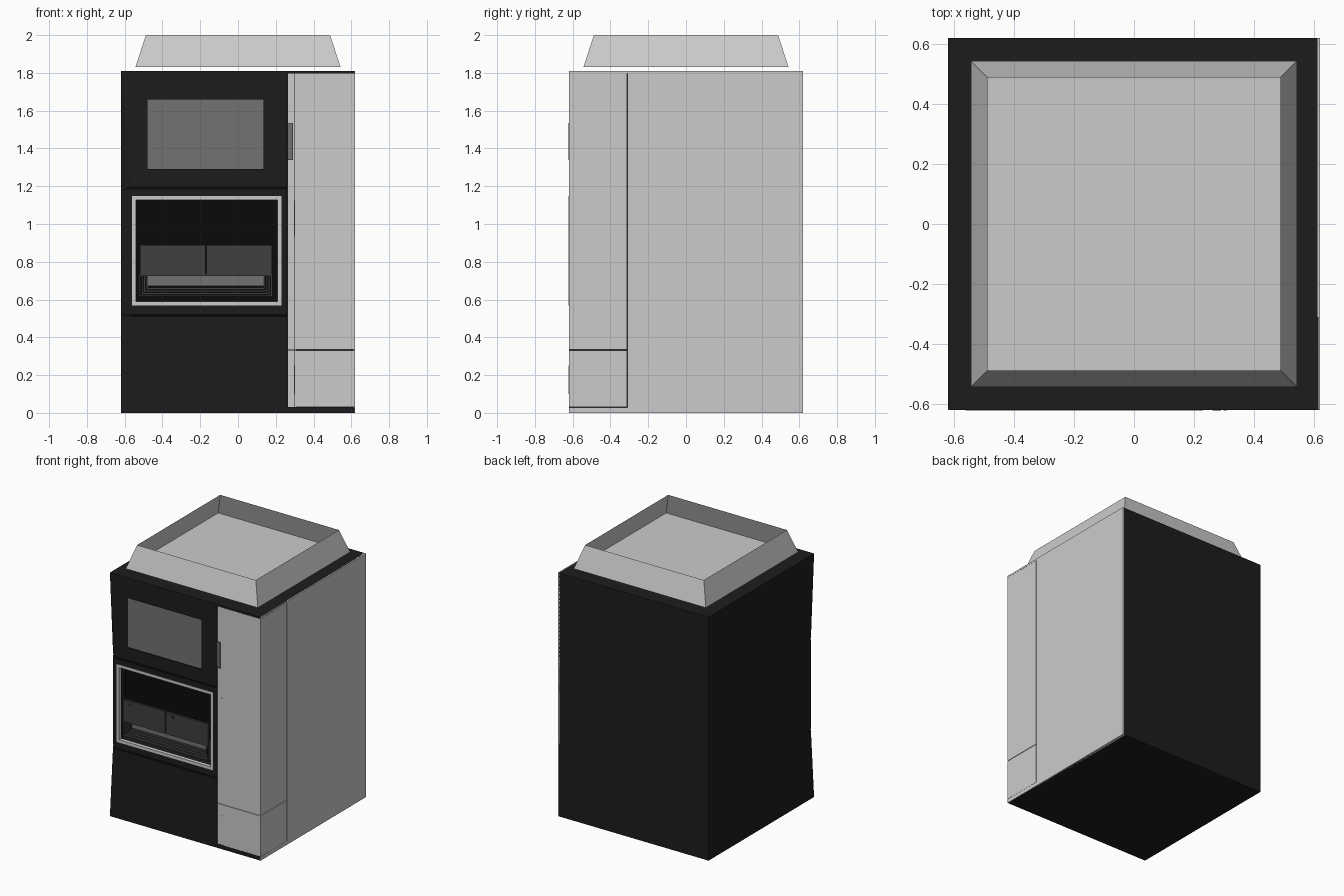
import bpy, bmesh
from mathutils import Vector

if "Cube" in bpy.data.objects:
    bpy.data.objects.remove(bpy.data.objects["Cube"])


def mat(name, v):
    m = bpy.data.materials.new(name)
    m.diffuse_color = (v, v, v, 1)
    m.use_nodes = True
    m.node_tree.nodes["Principled BSDF"].inputs["Base Color"].default_value = m.diffuse_color
    return m


BLACK = mat("black_shell", 0.012)
PITCH = mat("recess_black", 0.003)
DARK = mat("dark_grey", 0.05)
MID = mat("screen_grey", 0.17)


def finish(name, bm, material=None):
    bmesh.ops.recalc_face_normals(bm, faces=bm.faces)
    me = bpy.data.meshes.new(name)
    bm.to_mesh(me)
    bm.free()
    ob = bpy.data.objects.new(name, me)
    bpy.context.collection.objects.link(ob)
    if material:
        me.materials.append(material)
    return ob


def box(name, x, y, z, material=None):
    bm = bmesh.new()
    bmesh.ops.create_cube(bm, size=1)
    for v in bm.verts:
        v.co = Vector([(r[0] + r[1]) / 2 + c * (r[1] - r[0]) for c, r in zip(v.co, (x, y, z))])
    return finish(name, bm, material)


def ring(name, x, z, y, w, material=None):
    """Rectangular frame facing the front, bar width w."""
    bm = bmesh.new()
    loops = []
    for yy in y:
        for d in (0, w):
            loops.append([bm.verts.new(p) for p in (
                (x[0] + d, yy, z[0] + d), (x[1] - d, yy, z[0] + d),
                (x[1] - d, yy, z[1] - d), (x[0] + d, yy, z[1] - d))])
    fo, fi, bo, bi = loops
    for a, b in ((fo, fi), (fi, bi), (bi, bo), (bo, fo)):
        for i in range(4):
            j = (i + 1) % 4
            bm.faces.new((a[i], a[j], b[j], b[i]))
    return finish(name, bm, material)


def front_panel(name, z0, z1, cham0, cham1):
    """Front panel whose left corner is chamfered by a share at each end."""
    bm = bmesh.new()
    sections = []
    for z, c in ((z0, cham0), (z1, cham1)):
        pts = [(-.62 + .055 * c, -.62), (.26, -.62), (.26, -.5), (-.62, -.5), (-.62, -.62 + .038 * c)]
        sections.append([bm.verts.new((px, py, z)) for px, py in pts])
    a, b = sections
    bm.faces.new(a)
    bm.faces.new(b)
    for i in range(5):
        j = (i + 1) % 5
        bm.faces.new((a[i], a[j], b[j], b[i]))
    bmesh.ops.triangulate(bm, faces=bm.faces)
    return finish(name, bm, BLACK)


def cut(ob, name, x, y, z):
    c = box(name, x, y, z)
    c.hide_render = True
    c.hide_viewport = True
    m = ob.modifiers.new("cut", 'BOOLEAN')
    m.operation = 'DIFFERENCE'
    m.solver = 'EXACT'
    m.object = c


# Cabinet core and the pale rear part of the right side
box("cabinet_core", (-.62, .612), (-.5, .62), (0, 1.81), BLACK)
box("right_side_panel", (.60, .62), (-.31, .62), (0, 1.81))

# Three front panels, the left corner chamfer growing towards the middle
upper = front_panel("upper_front_panel", 1.195, 1.81, 1, 0.02)
middle = front_panel("middle_front_panel", .52, 1.185, 1, 1)
lower = front_panel("lower_front_panel", 0, .51, 0.02, 1)
cut(upper, "screen_cutter", (-.48, .135), (-.7, -.606), (1.29, 1.66))
cut(middle, "opening_cutter", (-.543, .208), (-.7, -.54), (.588, 1.127))
for z in (.515, 1.19):
    box("panel_groove", (-.59, .26), (-.608, -.5), (z - .005, z + .005), PITCH)

# Screen
box("screen", (-.48, .135), (-.61, -.606), (1.29, 1.66), MID)

# Dispensing opening with pale frame and dark back
ring("opening_frame", (-.562, .23), (.568, 1.147), (-.623, -.60), .021)
box("opening_back", (-.543, .208), (-.545, -.535), (.588, 1.127), PITCH)

# Two flaps with small locks
for x0, lock in ((-.52, -.462), (-.167, -.11)):
    box("flap", (x0, x0 + .347), (-.608, -.59), (.73, .89), DARK)
    ring("flap_lock", (lock - .009, lock + .009), (.858, .876), (-.611, -.606), .004, DARK)

# Stepped tray under the flaps
for i in range(4):
    d = .013 * i
    ring("tray_step", (-.525 + d, .182 - d), (.615 + d, .735), (-.608 + d, -.54), .009, DARK)
box("tray_plate", (-.48, .138), (-.566, -.54), (.672, .725), MID)

# Pale corner doors on the right, split at z 0.33
box("upper_corner_door", (.308, .62), (-.62, -.313), (.335, 1.796))
box("lower_corner_door", (.308, .62), (-.62, -.313), (.03, .331))
box("door_backing", (.26, .612), (-.612, -.48), (.0, 1.80), BLACK)
for name, z in (("top_cap", (1.797, 1.81)), ("plinth", (0, .029))):
    box(name, (.26, .616), (-.62, -.3), z, BLACK)
    box(name + "_side_strip", (.616, .62), (-.62, -.31), z)

# Hinge strip, handle and latches
for z in ((.03, .331), (.335, 1.796)):
    box("hinge_strip", (.264, .296), (-.618, -.5), z)
for z in ((.03, .10), (.25, .331), (.335, .935), (1.125, 1.796)):
    box("edge_strip", (.299, .308), (-.618, -.5), z)
for z in ((.10, .25), (.935, 1.125)):
    box("latch", (.299, .311), (-.622, -.6), z)
ring("handle_rim", (.262, .29), (1.34, 1.535), (-.623, -.61), .004, DARK)
box("handle_plate", (.266, .286), (-.62, -.61), (1.344, 1.531), MID)

# Open tapered tray floating just above the top
bm = bmesh.new()
lo, hi = [[bm.verts.new((sx * r, sy * r, z)) for sx, sy in ((-1, -1), (1, -1), (1, 1), (-1, 1))]
          for r, z in ((.543, 1.83), (.488, 2.0))]
bm.faces.new(lo)
for i in range(4):
    j = (i + 1) % 4
    bm.faces.new((lo[i], lo[j], hi[j], hi[i]))
finish("top_tray", bm)
